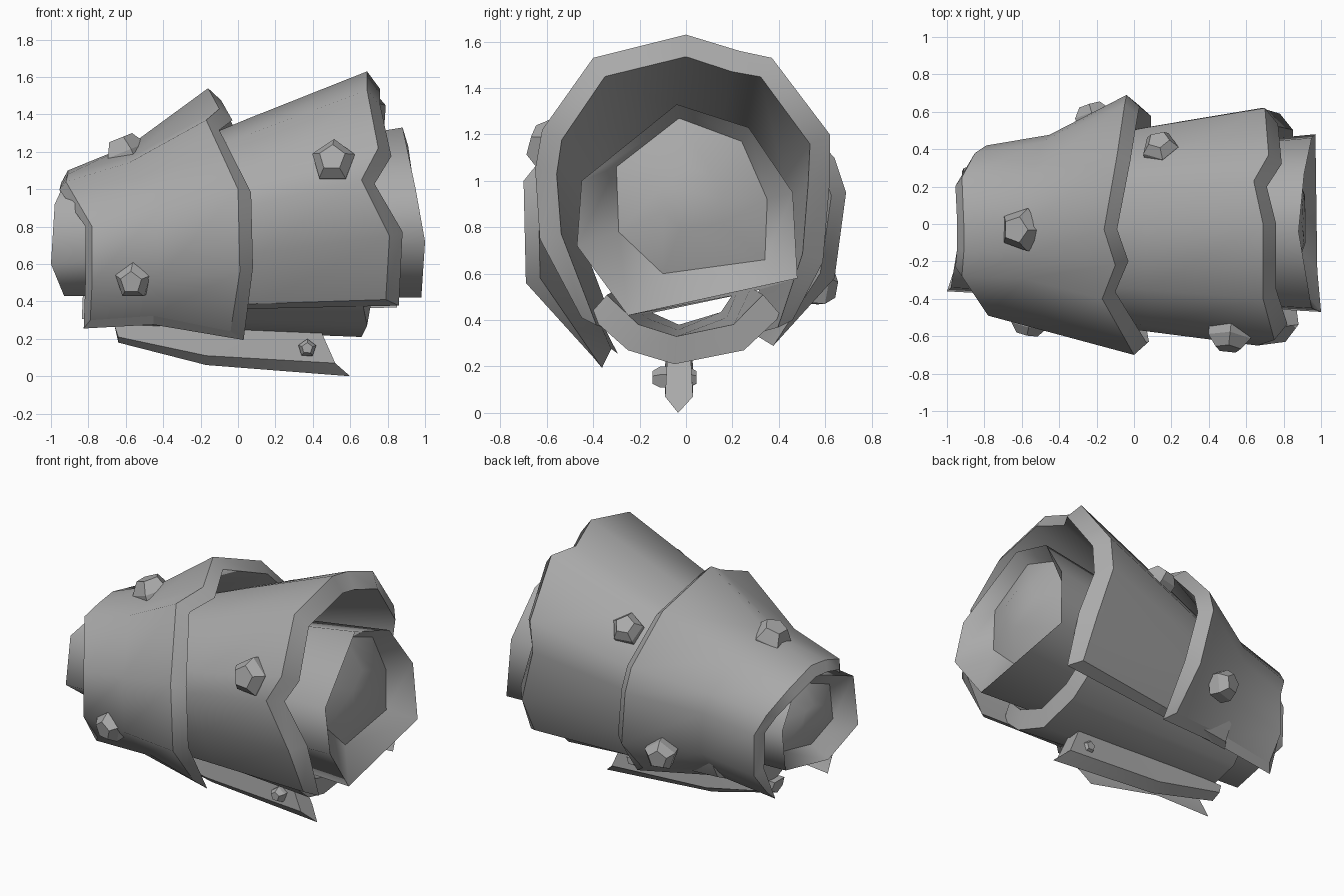
import bpy, bmesh, math
from mathutils import Vector

if "Cube" in bpy.data.objects:
    bpy.data.objects.remove(bpy.data.objects["Cube"])

steel = bpy.data.materials.new("grey_steel")
steel.diffuse_color = (0.4, 0.4, 0.4, 1)
steel.use_nodes = True
steel.node_tree.nodes["Principled BSDF"].inputs["Base Color"].default_value = steel.diffuse_color


def finish(name, verts, faces, angle=38, sharp=None):
    """Make an object with outward normals; sharp(a, b) or an angle picks the hard edges."""
    me = bpy.data.meshes.new(name)
    me.from_pydata([tuple(v) for v in verts], [], faces)
    bm = bmesh.new()
    bm.from_mesh(me)
    bmesh.ops.recalc_face_normals(bm, faces=bm.faces)
    bm.to_mesh(me)
    bm.free()
    for p in me.polygons:
        p.use_smooth = True
    if sharp:
        for e in me.edges:
            e.use_edge_sharp = sharp(*e.vertices)
    else:
        me.set_sharp_from_angle(angle=math.radians(angle))
    me.materials.append(steel)
    ob = bpy.data.objects.new(name, me)
    bpy.context.collection.objects.link(ob)
    return ob


def plate(name, small, rim, centre_z, thick=0.075, bevel=0.07, sag=1, end_drop=0.05, end_lift=0):
    """Open curved plate between two outlines of (y, z, x), with thick slanted rims."""
    n = len(rim)
    to_v = lambda p: Vector((p[2], p[0], p[1]))
    a, b = [to_v(p) for p in small], [to_v(p) for p in rim]
    mid = []
    for p, q in zip(a, b):
        m = p.lerp(q, 0.45)
        if m.y > -0.35:
            m.y *= sag
            m.z = centre_z + (m.z - centre_z) * sag
        mid.append(m)
    mid[0].z += end_lift

    def inner(ring, shift):
        out = []
        for i, v in enumerate(ring):
            d = Vector((0, -v.y, centre_z - v.z)).normalized()
            w = v + d * thick + Vector((shift, 0, 0))
            if i in (0, n - 1):
                w.z -= end_drop + thick * 0.6
            out.append(w)
        return out

    rings = [a, mid, b, inner(b, bevel), inner(mid, 0), inner(a, -bevel * 0.5)]
    k = len(rings)
    verts = [v for r in rings for v in r]
    faces = []
    for r in range(k):
        s = (r + 1) % k
        for i in range(n - 1):
            faces.append((r * n + i, r * n + i + 1, s * n + i + 1, s * n + i))
    # close the two long edges
    for i in (0, n - 1):
        faces.append((i, n + i, 4 * n + i, 5 * n + i))
        faces.append((n + i, 2 * n + i, 3 * n + i, 4 * n + i))

    def sharp(p, q):
        along_rim = p // n == q // n and p // n in (0, 2, 3, 5)
        return along_rim or (p % n == q % n and p % n in (0, n - 1))
    return finish(name, verts, faces, sharp=sharp)


# Wide plate, with a notched rim at the open end, running on below the narrow plate
wide_rim = [(-.45, .41, .79), (-.63, .75, .81), (-.65, 1.05, .66), (-.62, 1.22, .75),
            (-.40, 1.53, .69), (0, 1.63, .69), (.23, 1.56, .64), (.37, 1.53, .72),
            (.62, 1.2, .70), (.62, 1.0, .68), (.59, .65, .78), (.46, .40, .78)]
wide_small = [(y * (.78 if y < 0 else .68), .37 + (z - .41) * .655, -.45) for y, z, x in wide_rim]
plate("wide_plate", wide_small, wide_rim, .9, thick=.095, sag=1.01, end_drop=.045)

# Narrow plate, overlapping the wide one
narrow_rim = [(-.40, .24, -.04), (-.69, .56, .01), (-.70, 1.0, 0), (-.40, 1.37, -.17),
              (-.22, 1.43, -.10), (-.03, 1.54, -.16), (.37, 1.38, -.09), (.64, 1.1, -.05),
              (.69, .95, -.04), (.64, .58, .02), (.42, .34, .02)]
narrow_small = [(-.33, .30, -.79), (-.49, .5, -.78), (-.49, .8, -.78), (-.28, 1.04, -.92),
                (-.15, 1.08, -.91), (0, 1.1, -.91), (.25, 1.04, -.92), (.38, .9, -.85),
                (.42, .77, -.79), (.42, .5, -.79), (.3, .35, -.8)]
plate("narrow_plate", narrow_small, narrow_rim, .8, thick=.065, sag=.88, end_drop=.06, end_lift=.05)

# Lower strip that closes the open underside
strip_rim = [(-.42, .42, .66), (-.25, .27, .69), (-.05, .21, .66), (.25, .27, .68), (.41, .42, .66)]
strip_small = [(y * .75, z + .05, -.62) for y, z, x in strip_rim]
plate("lower_strip", strip_small, strip_rim, .9, thick=.12, bevel=.02, end_drop=-.07)

# Inner sleeve: a funnel-shaped lip at each end around a low domed core
right_end = [(.88, -.04, 1.33), (.91, .27, 1.23), (.95, .46, .95), (.97, .48, .58),
             (.98, -.25, .42), (1.0, -.47, .72), (.95, -.45, 1.0)]
right_core = [(.80, -.03, 1.27), (.81, .24, 1.17), (.83, .35, .92), (.84, .34, .66),
              (.85, -.10, .60), (.85, -.29, .78), (.83, -.30, 1.06)]
left_end = [(-.93, -.04, 1.03), (-.92, .2, .98), (-.91, .3, .78), (-.92, .28, .52),
            (-.93, -.15, .43), (-1.0, -.36, .60), (-.98, -.34, .92)]


def inset_ring(ring, shift, scale):
    c = sum((Vector(p) for p in ring), Vector()) / len(ring)
    return [c + (Vector(p) - c) * scale + Vector((shift, 0, 0)) for p in ring]


n = len(right_end)
left_core = inset_ring(left_end, .10, .72)
loops = [inset_ring(left_core, -.07, .4), left_core, left_end,
         right_end, right_core, inset_ring(right_core, .08, .4)]
verts = [Vector(v) for r in loops for v in r]
faces = [(r * n + i, r * n + (i + 1) % n, (r + 1) * n + (i + 1) % n, (r + 1) * n + i)
         for r in range(5) for i in range(n)]
faces += [tuple(range(n)), tuple(range(5 * n, 6 * n))]
finish("inner_sleeve", verts, faces,
       sharp=lambda p, q: p // n == q // n and 1 <= p // n <= 4)

# Keel blade: upright slab with a bevelled lower edge
top = [(-.66, .27), (-.2, .27), (.44, .25)]
shoulder = [(-.64, .21), (-.17, .11), (.52, .07)]
edge = [(-.64, .18), (-.17, .06), (.60, 0)]
verts, faces = [], []
for pts, half in ((top, .05), (shoulder, .06), (edge, .004), (shoulder, -.06), (top, -.05)):
    verts += [(x, -.03 - half, z) for x, z in pts]
for r in range(5):
    s = (r + 1) % 5
    faces += [(r * 3 + i, r * 3 + i + 1, s * 3 + i + 1, s * 3 + i) for i in range(2)]
faces += [(0, 3, 6, 9, 12), (2, 5, 8, 11, 14)]
finish("keel_blade", verts, faces, 20)


def rivet(name, pos, normal, r, h):
    """Five-sided tapered stud."""
    q = Vector(normal).to_track_quat('Z', 'Y')
    verts = []
    for rad, z in ((r, -h), (r, h * .15), (r * .6, h)):
        for i in range(5):
            t = math.tau * i / 5 + .3
            verts.append(Vector(pos) + q @ Vector((rad * math.cos(t), rad * math.sin(t), z)))
    faces = [(k + i, k + (i + 1) % 5, k + 5 + (i + 1) % 5, k + 5 + i)
             for k in (0, 5) for i in range(5)]
    faces += [tuple(range(5)), tuple(range(10, 15))]
    finish(name, verts, faces, 20)


# Studs on the plates
rivet("front_low_rivet", (-.56, -.53, .51), (-.2, -1, -.15), .10, .06)
rivet("front_high_rivet", (.51, -.60, 1.15), (-.1, -1, .3), .12, .07)
rivet("top_rivet", (-.60, -.03, 1.19), (-.4, 0, 1), .12, .09)
rivet("back_high_rivet", (.14, .41, 1.22), (-.15, .7, .75), .10, .06)
rivet("back_low_rivet", (-.22, .58, .55), (-.3, 1, -.1), .10, .06)
# Studs on both sides of the keel blade
for side, word in ((-1, "front"), (1, "back")):
    rivet("keel_rivet_" + word, (.37, -.05 + side * .055, .15), (0, side, 0), .05, .04)
